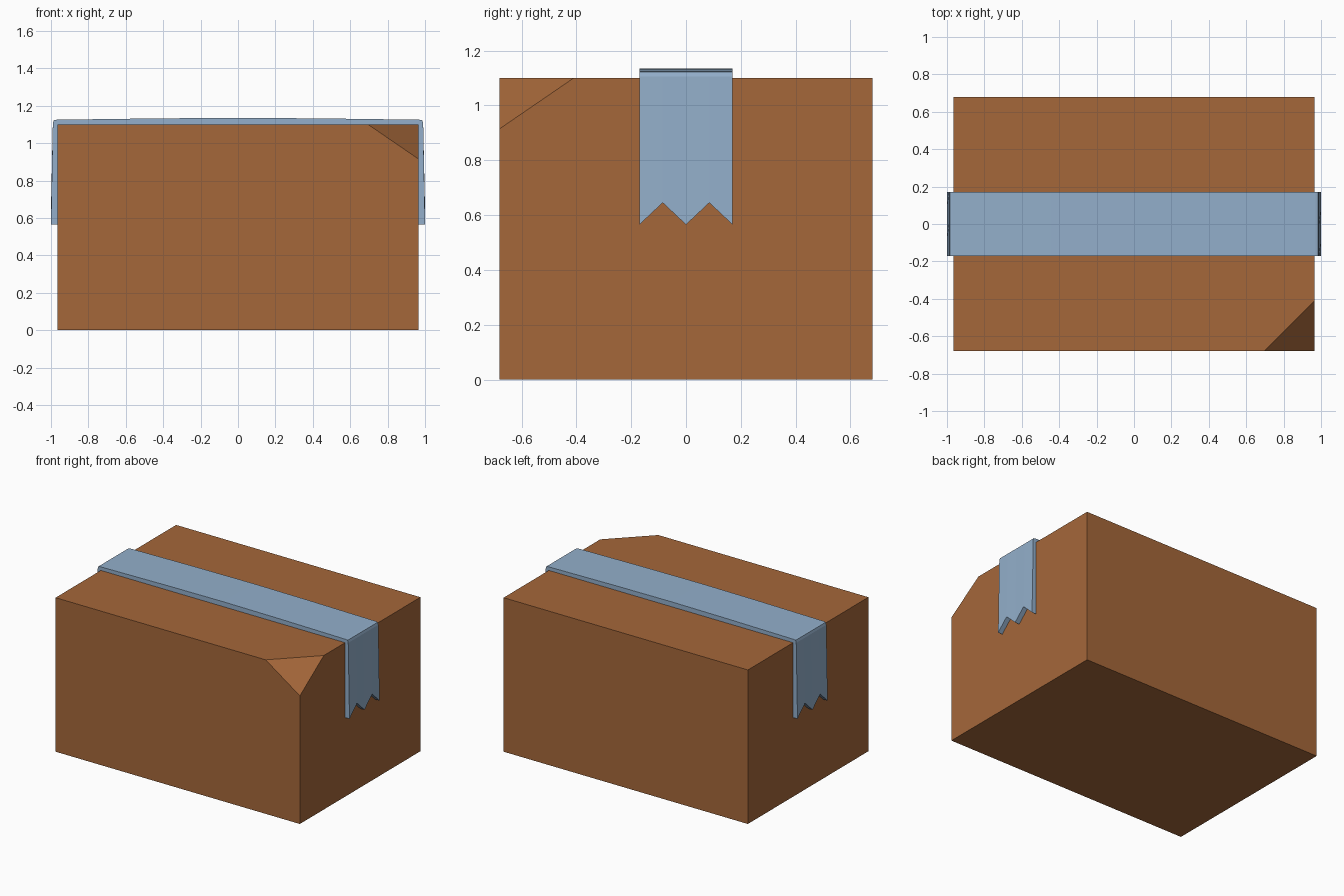
import bpy, bmesh
from mathutils import Vector

if "Cube" in bpy.data.objects:
    bpy.data.objects.remove(bpy.data.objects["Cube"])


def material(name, rgb):
    m = bpy.data.materials.new(name)
    m.diffuse_color = (*rgb, 1)
    m.use_nodes = True
    m.node_tree.nodes["Principled BSDF"].inputs["Base Color"].default_value = m.diffuse_color
    return m


def finish(bm, name, mat):
    bmesh.ops.recalc_face_normals(bm, faces=bm.faces)
    me = bpy.data.meshes.new(name)
    bm.to_mesh(me)
    bm.free()
    me.materials.append(mat)
    ob = bpy.data.objects.new(name, me)
    bpy.context.collection.objects.link(ob)
    return ob


cardboard = material("cardboard brown", (0.376, 0.136, 0.042))
tape_blue = material("tape blue", (0.292, 0.429, 0.597))
X, Y, Z = 0.965, 0.68, 1.10

# Carton with one crushed (cut-off) top corner
bm = bmesh.new()
bmesh.ops.create_cube(bm, size=1)
for v in bm.verts:
    v.co = Vector((v.co.x * 2 * X, v.co.y * 2 * Y, (v.co.z + 0.5) * Z))
a, b, c = Vector((0.695, -Y, Z)), Vector((X, -0.41, Z)), Vector((X, -Y, 0.915))
normal = (b - a).cross(c - a).normalized()
if normal.x < 0:
    normal.negate()
cut = bmesh.ops.bisect_plane(bm, geom=bm.verts[:] + bm.edges[:] + bm.faces[:],
                             plane_co=a, plane_no=normal, clear_outer=True)
bmesh.ops.contextual_create(bm, geom=[e for e in cut["geom_cut"] if isinstance(e, bmesh.types.BMEdge)])
finish(bm, "carton", cardboard)

# Tape strip over the top with torn zigzag ends: columns across the width
half = [(0.445, 1.132), (0.97, 1.125), (0.985, 1.122), (0.99, 1.105)]
columns = [(-0.17, 0.565), (-0.085, 0.645), (0, 0.565), (0.085, 0.645), (0.17, 0.565)]
bm = bmesh.new()
rings = []
for y, end in columns:
    right = half + [(1.0, end)]
    outer = [(-x, z) for x, z in reversed(right)] + [(0, 1.135)] + right
    inner = [(max(-X, min(X, x)), min(z, Z)) for x, z in outer]
    inner = [(X, end), (X, Z), (-X, Z), (-X, end)]
    rings.append(([bm.verts.new((x, y, z)) for x, z in outer],
                  [bm.verts.new((x, y, z)) for x, z in inner]))
for (o1, i1), (o2, i2) in zip(rings, rings[1:]):
    l1, l2 = o1 + i1, o2 + i2
    for k in range(len(l1)):
        n = (k + 1) % len(l1)
        bm.faces.new((l1[k], l1[n], l2[n], l2[k]))
for o, i in (rings[0], rings[-1]):
    bm.faces.new(o + i)
finish(bm, "packing_tape", tape_blue)
